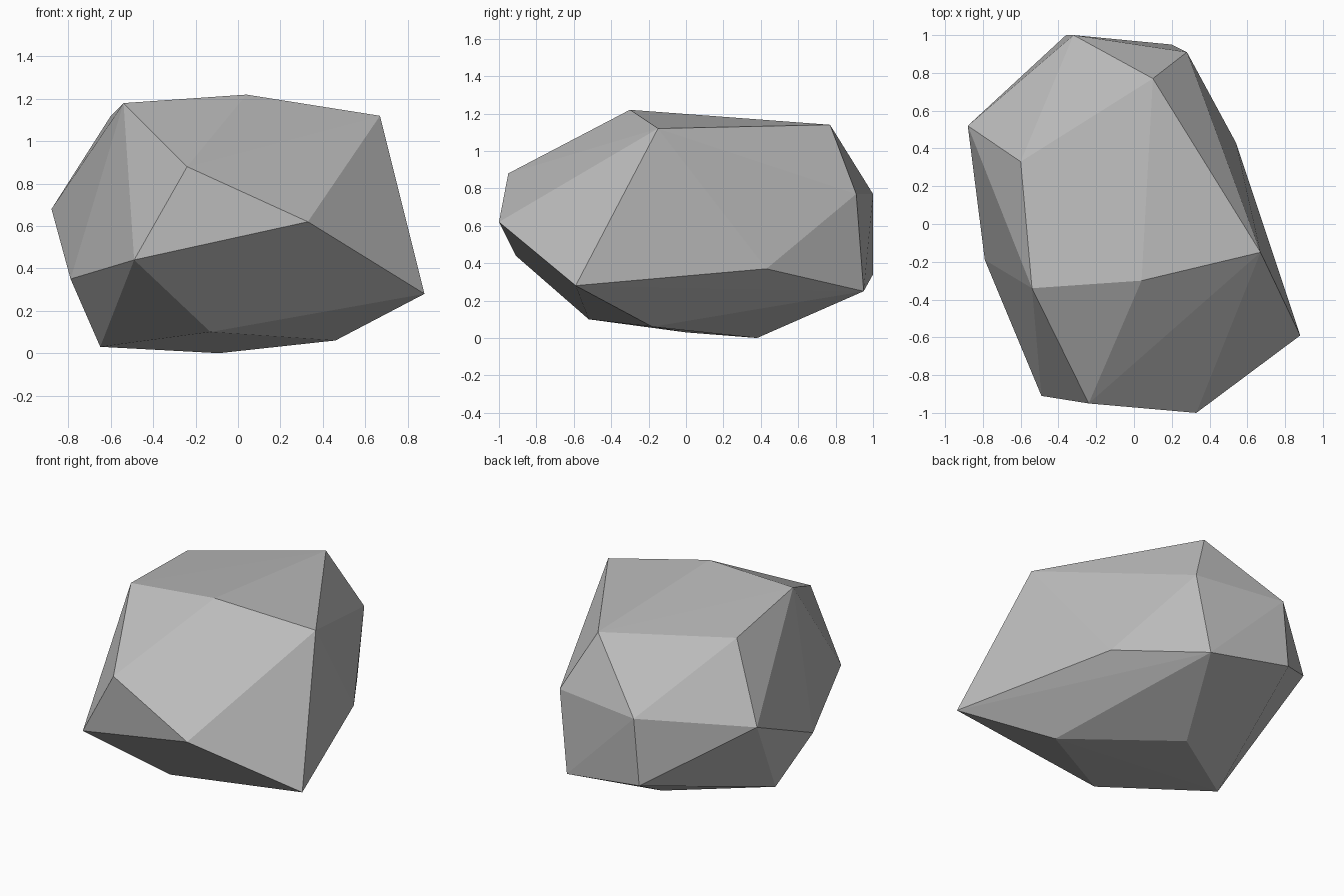
import bpy
import bmesh

# Remove the default cube if present
default_cube = bpy.data.objects.get("Cube")
if default_cube:
    bpy.data.objects.remove(default_cube, do_unlink=True)

# Corner points of the boulder, grouped by region
crown = [(-0.54, -0.34, 1.18), (0.04, -0.30, 1.22), (0.67, -0.15, 1.12),
         (0.10, 0.77, 1.14), (-0.60, 0.33, 1.12)]
front = [(0.88, -0.59, 0.28), (0.33, -1.0, 0.62), (-0.24, -0.95, 0.88),
         (-0.49, -0.91, 0.44)]
sides = [(-0.79, -0.19, 0.35), (-0.88, 0.52, 0.68), (0.54, 0.43, 0.37)]
back = [(-0.32, 1.0, 0.77), (-0.36, 1.0, 0.34), (0.28, 0.91, 0.77),
        (0.20, 0.95, 0.25)]
base = [(-0.13, -0.52, 0.10), (0.46, -0.18, 0.06), (-0.09, 0.38, 0.0),
        (-0.65, 0.0, 0.03)]


def make_material(name, color):
    mat = bpy.data.materials.new(name)
    mat.use_nodes = True
    mat.diffuse_color = color
    mat.node_tree.nodes["Principled BSDF"].inputs["Base Color"].default_value = color
    return mat


def make_hull(name, points, material):
    """Faceted stone wrapped around the given corner points."""
    bm = bmesh.new()
    for point in points:
        bm.verts.new(point)
    bmesh.ops.convex_hull(bm, input=bm.verts)
    loose = [v for v in bm.verts if not v.link_faces]
    bmesh.ops.delete(bm, geom=loose, context='VERTS')
    bmesh.ops.recalc_face_normals(bm, faces=bm.faces)
    for face in bm.faces:
        face.smooth = False
    mesh = bpy.data.meshes.new(name)
    bm.to_mesh(mesh)
    bm.free()
    mesh.materials.append(material)
    obj = bpy.data.objects.new(name, mesh)
    bpy.context.collection.objects.link(obj)
    return obj


# Boulder: one low-poly, flat shaded stone
stone_grey = make_material("stone_grey", (0.5, 0.5, 0.5, 1.0))
make_hull("boulder", crown + front + sides + back + base, stone_grey)
